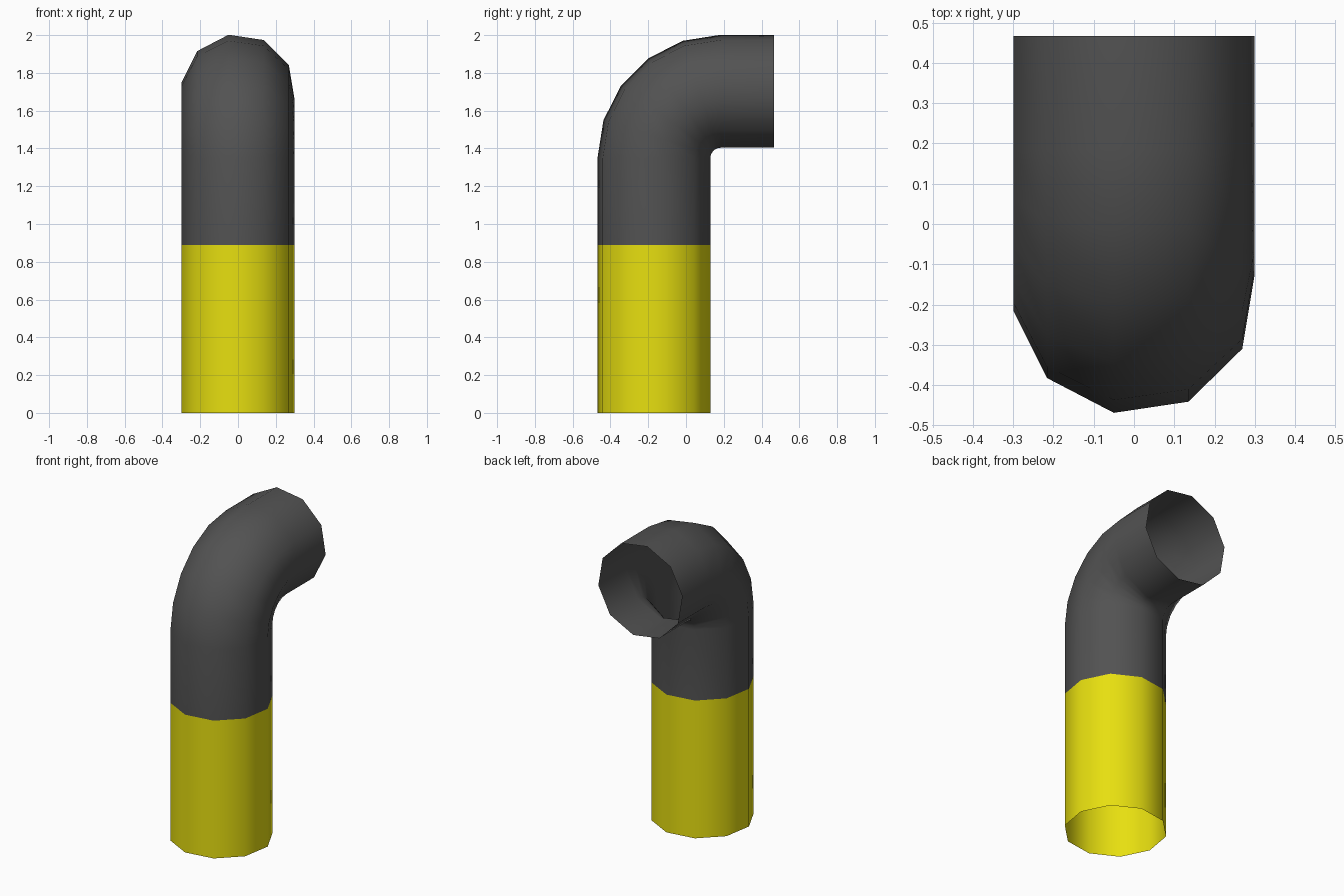
import bpy
import bmesh
from math import cos, sin, radians
from mathutils import Vector

SIDES, RADIUS, TWIST = 10, 0.303, radians(8.5)
PIPE_Y = -0.17                          # axis of the upright pipe
BEND = Vector((0, 0.185, 1.348))        # pivot of the elbow
JOINT_Z, MOUTH_Y = 0.89, 0.467

cube = bpy.data.objects.get("Cube")
if cube:
    bpy.data.objects.remove(cube)


def make_material(name, colour):
    mat = bpy.data.materials.new(name)
    mat.use_nodes = True
    mat.diffuse_color = colour
    mat.node_tree.nodes["Principled BSDF"].inputs["Base Color"].default_value = colour
    return mat


def ring(bm, z):
    """Open ten-sided ring; returns its edges."""
    angles = [TWIST + radians(360 / SIDES) * i for i in range(SIDES)]
    verts = [bm.verts.new((RADIUS * cos(a), PIPE_Y + RADIUS * sin(a), z)) for a in angles]
    return [bm.edges.new((verts[i - 1], verts[i])) for i in range(SIDES)]


def extend(bm, edges, offset):
    """Extrude a ring along an offset; returns the new ring's edges."""
    geom = bmesh.ops.extrude_edge_only(bm, edges=edges)["geom"]
    verts = [g for g in geom if isinstance(g, bmesh.types.BMVert)]
    bmesh.ops.translate(bm, verts=verts, vec=offset)
    return [g for g in geom if isinstance(g, bmesh.types.BMEdge)
            and all(v in verts for v in g.verts)]


def finish(bm, name, mat):
    bmesh.ops.recalc_face_normals(bm, faces=bm.faces)
    # Make the wall face outward from the upright axis
    wall = min(bm.faces, key=lambda f: f.calc_center_median().y)
    if wall.normal.y > 0:
        bmesh.ops.reverse_faces(bm, faces=bm.faces)
    for face in bm.faces:
        face.smooth = True
    mesh = bpy.data.meshes.new(name)
    bm.to_mesh(mesh)
    bm.free()
    mesh.materials.append(mat)
    bpy.context.collection.objects.link(bpy.data.objects.new(name, mesh))


# Yellow lower sleeve, open at the bottom
bm = bmesh.new()
extend(bm, ring(bm, 0), Vector((0, 0, JOINT_Z)))
finish(bm, "lower_sleeve", make_material("yellow", (0.8, 0.74, 0.005, 1)))

# Dark upper pipe: straight, quarter bend, then a short open mouth
bm = bmesh.new()
edges = extend(bm, ring(bm, JOINT_Z), Vector((0, 0, BEND.z - JOINT_Z)))
spun = bmesh.ops.spin(bm, geom=edges, cent=BEND, axis=(1, 0, 0),
                      angle=radians(-90), steps=5, use_duplicate=False)
last = [g for g in spun["geom_last"] if isinstance(g, bmesh.types.BMEdge)]
extend(bm, last, Vector((0, MOUTH_Y - BEND.y, 0)))
finish(bm, "elbow_pipe", make_material("dark grey", (0.085, 0.085, 0.085, 1)))
